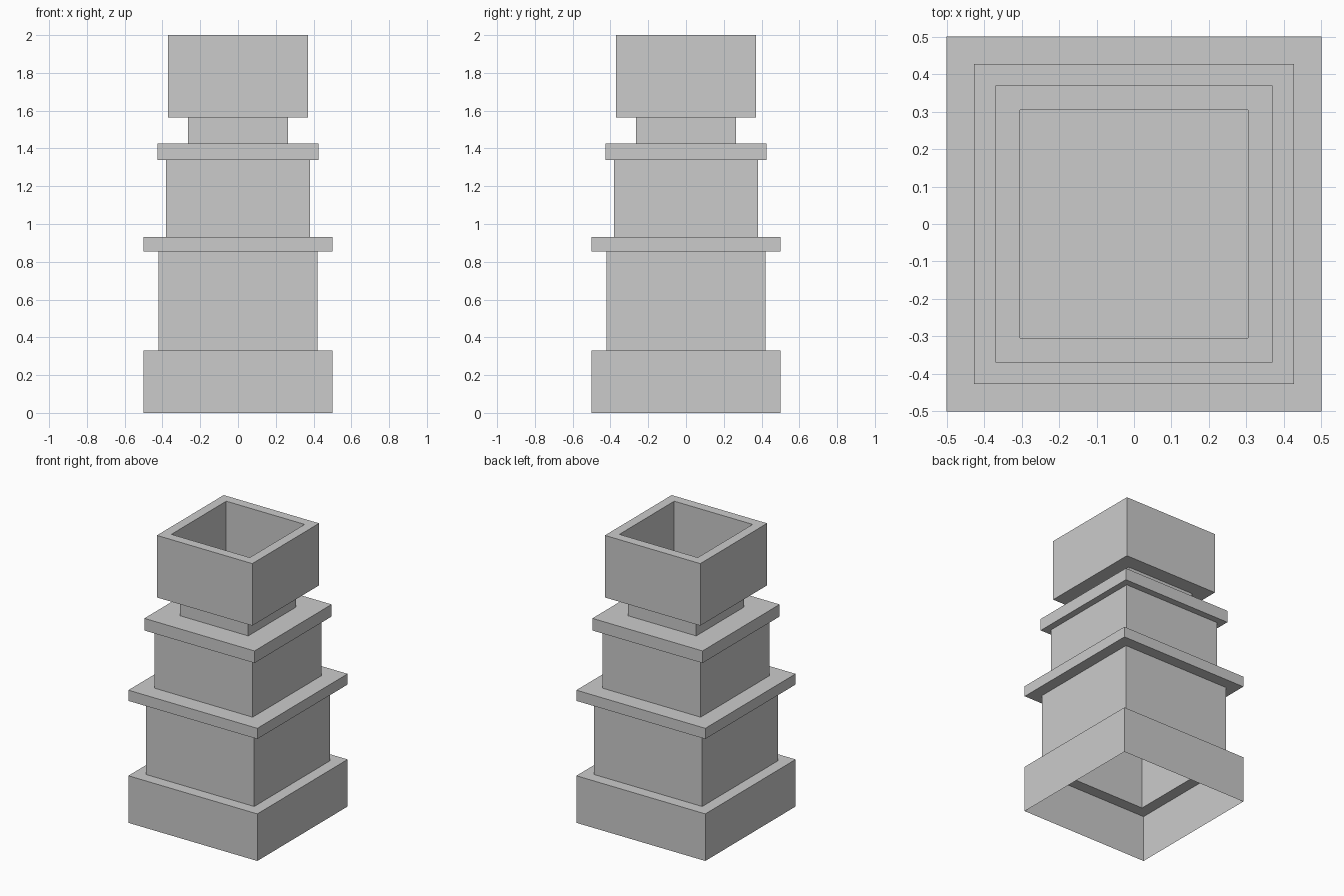
import bpy, bmesh

if "Cube" in bpy.data.objects:
    bpy.data.objects.remove(bpy.data.objects["Cube"])

# Stepped profile from the open bottom edge up to the pot floor: (half width, height)
profile = [
    (0.50, 0.0), (0.50, 0.33),        # plinth
    (0.42, 0.33), (0.42, 0.855),      # lower shaft
    (0.50, 0.855), (0.50, 0.93),      # lower collar
    (0.38, 0.93), (0.38, 1.34),       # upper shaft
    (0.427, 1.34), (0.427, 1.425),    # upper collar
    (0.265, 1.425), (0.265, 1.565),   # neck
    (0.37, 1.565), (0.37, 2.0),       # pot
    (0.304, 2.0), (0.304, 1.58),      # pot recess
]


def square_ring(bm, half, z):
    corners = ((-1, -1), (1, -1), (1, 1), (-1, 1))
    return [bm.verts.new((half * x, half * y, z)) for x, y in corners]


# One continuous shell, open underneath
bm = bmesh.new()
rings = [square_ring(bm, half, z) for half, z in profile]
for low, high in zip(rings, rings[1:]):
    for i in range(4):
        j = (i + 1) % 4
        bm.faces.new((low[i], low[j], high[j], high[i]))

# Floor of the pot recess
bm.faces.new(rings[-1])

mesh = bpy.data.meshes.new("stepped_chimney")
bm.to_mesh(mesh)
bm.free()
chimney = bpy.data.objects.new("stepped_chimney", mesh)
bpy.context.collection.objects.link(chimney)
